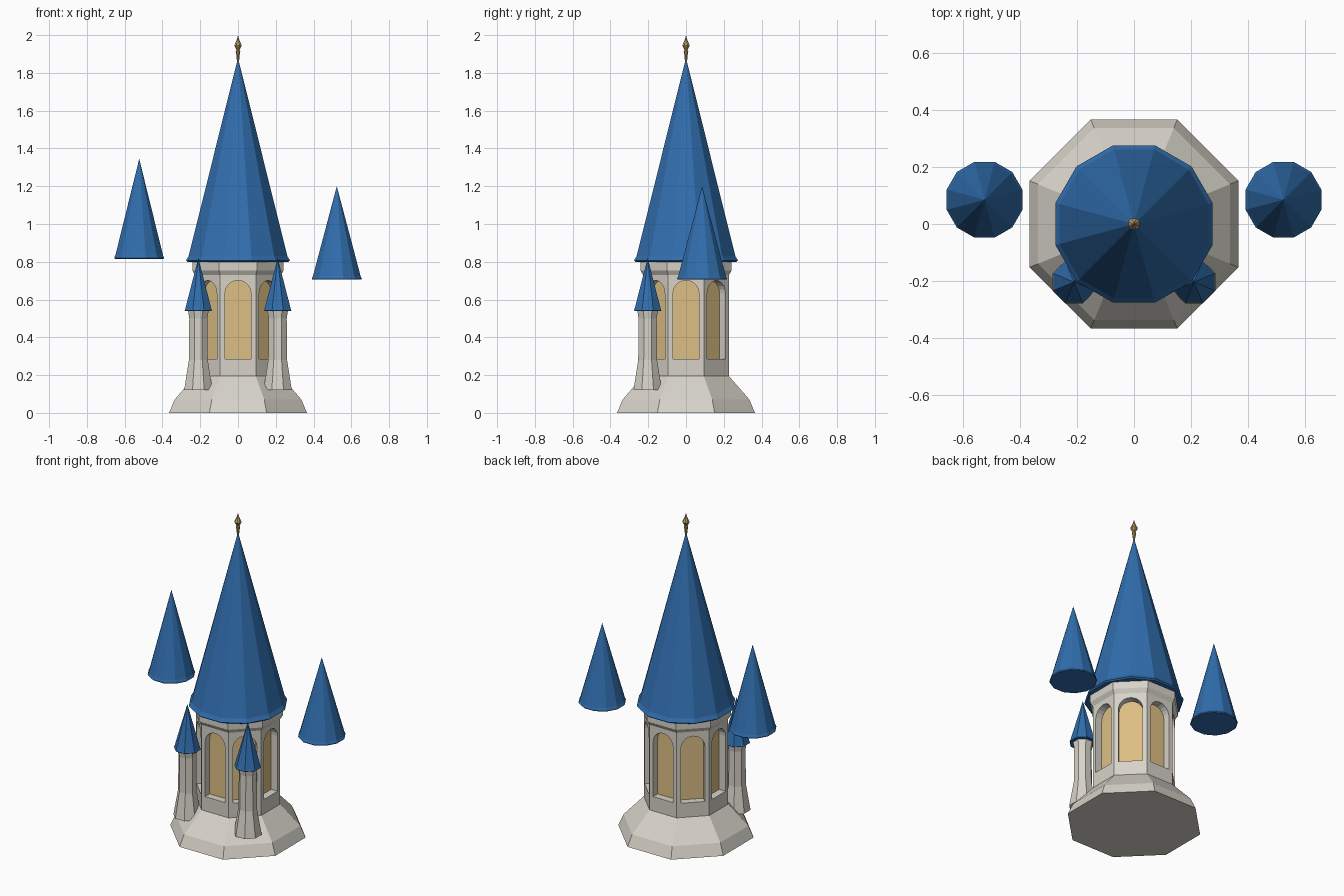
import bpy, bmesh, math
from mathutils import Matrix

if "Cube" in bpy.data.objects:
    bpy.data.objects.remove(bpy.data.objects["Cube"])


def material(name, rgb):
    m = bpy.data.materials.new(name)
    m.diffuse_color = (*rgb, 1.0)
    m.use_nodes = True
    m.node_tree.nodes["Principled BSDF"].inputs["Base Color"].default_value = m.diffuse_color
    return m


STONE = material("pale stone", (0.68, 0.65, 0.58))
ROOF = material("blue roof", (0.03, 0.155, 0.42))
GLASS = material("warm window", (0.73, 0.52, 0.23))
GOLD = material("old gold", (0.50, 0.35, 0.13))


def finish(bm, name, mat, loc=(0, 0, 0)):
    bmesh.ops.remove_doubles(bm, verts=bm.verts, dist=1e-5)
    me = bpy.data.meshes.new(name)
    bm.to_mesh(me)
    bm.free()
    me.materials.append(mat)
    ob = bpy.data.objects.new(name, me)
    ob.location = loc
    bpy.context.collection.objects.link(ob)
    return ob


def lathe(name, profile, sides, mat, loc=(0, 0, 0)):
    """Stack polygon rings given as (distance to flat side, z), flat side to the front."""
    bm = bmesh.new()
    rings = []
    for r, z in profile:
        R = r / math.cos(math.pi / sides)
        if r == 0:
            rings.append([bm.verts.new((0, 0, z))])
        else:
            rings.append([bm.verts.new((R * math.cos(a), R * math.sin(a), z))
                          for a in ((k + 0.5) * math.tau / sides for k in range(sides))])
    for lo, hi in zip(rings, rings[1:]):
        for k in range(sides):
            j = (k + 1) % sides
            if len(hi) == 1:
                bm.faces.new((lo[k], lo[j], hi[0]))
            else:
                bm.faces.new((lo[k], lo[j], hi[j], hi[k]))
    bm.faces.new(rings[0][::-1])
    if len(rings[-1]) > 1:
        bm.faces.new(rings[-1])
    return finish(bm, name, mat, loc)


def spire(name, r, height, lip, sides, loc):
    """Pointed roof with a small flared lip."""
    lathe(name, [(r * 0.97, 0), (r, lip * 0.25), (r * 0.95, lip), (0, height)],
          sides, ROOF, loc)


# Flared foot and cornice of the octagonal tower
WALL = 0.2275
lathe("base", [(0.365, 0), (0.336, 0.07), (WALL, 0.195)], 8, STONE)
lathe("cornice", [(WALL, 0.73), (0.242, 0.755), (0.242, 0.805)], 8, STONE)

# Tower wall: eight panels, each with a recessed arched window
Z0, Z1, SILL, SPRING, HALF, DEPTH = 0.195, 0.73, 0.285, 0.632, 0.069, 0.045
SIDE = WALL * math.tan(math.pi / 8)
N = 10
arch = [(HALF * math.cos(math.pi * i / N), SPRING + HALF * math.sin(math.pi * i / N))
        for i in range(N + 1)]
outline = [(HALF, SILL)] + arch + [(-HALF, SILL)]
wall, panes = bmesh.new(), bmesh.new()
for k in range(8):
    turn = Matrix.Rotation(k * math.tau / 8, 3, 'Z')

    def face(bm, pts):
        bm.faces.new([bm.verts.new(turn @ Matrix.Identity(3).to_3x3() @ v)
                      for v in (Matrix.Translation(p).to_translation() for p in pts)])

    def flat(pts):
        face(wall, [(x, -WALL, z) for x, z in pts])

    flat([(-SIDE, Z0), (SIDE, Z0), (SIDE, SILL), (-SIDE, SILL)])
    for s in (1, -1):
        strip = [(s * HALF, SILL), (s * SIDE, SILL), (s * SIDE, SPRING), (s * HALF, SPRING)]
        flat(strip[::s])
    # wall above the arch, fanned out to the top edge
    top = [(SIDE * (1 - 2 * i / N), Z1) for i in range(N + 1)]
    for i in range(N):
        flat([arch[i], top[i], top[i + 1], arch[i + 1]])
    flat([arch[0], (SIDE, SPRING), top[0]])
    flat([arch[N], top[N], (-SIDE, SPRING)])
    # reveal and pane
    for a, b in zip(outline, outline[1:] + outline[:1]):
        face(wall, [(a[0], -WALL, a[1]), (b[0], -WALL, b[1]),
                    (b[0], -WALL + DEPTH, b[1]), (a[0], -WALL + DEPTH, a[1])])
    face(panes, [(x, -WALL + DEPTH, z) for x, z in outline])
finish(wall, "tower_wall", STONE)
finish(panes, "window_panes", GLASS)

# Main roof and its finial
spire("main_roof", 0.275, 1.08, 0.03, 12, (0, 0, 0.80))
lathe("finial", [(0.006, 1.85), (0.007, 1.885), (0.012, 1.915), (0.008, 1.922),
                 (0.020, 1.945), (0.007, 1.975), (0, 2.0)], 8, GOLD)

# Floating side roofs
spire("left_side_roof", 0.1325, 0.53, 0.02, 12, (-0.523, 0.085, 0.815))
spire("right_side_roof", 0.1325, 0.495, 0.02, 12, (0.523, 0.085, 0.705))

# Two slim turrets at the front corners
for s, side in ((-1, "left"), (1, "right")):
    at = (s * 0.21, -0.203, 0)
    lathe(side + "_turret_column",
          [(0.075, 0.12), (0.050, 0.28), (0.048, 0.50), (0.055, 0.545)], 8, STONE, at)
    spire(side + "_turret_roof", 0.0725, 0.28, 0.012, 8, (at[0], at[1], 0.54))
